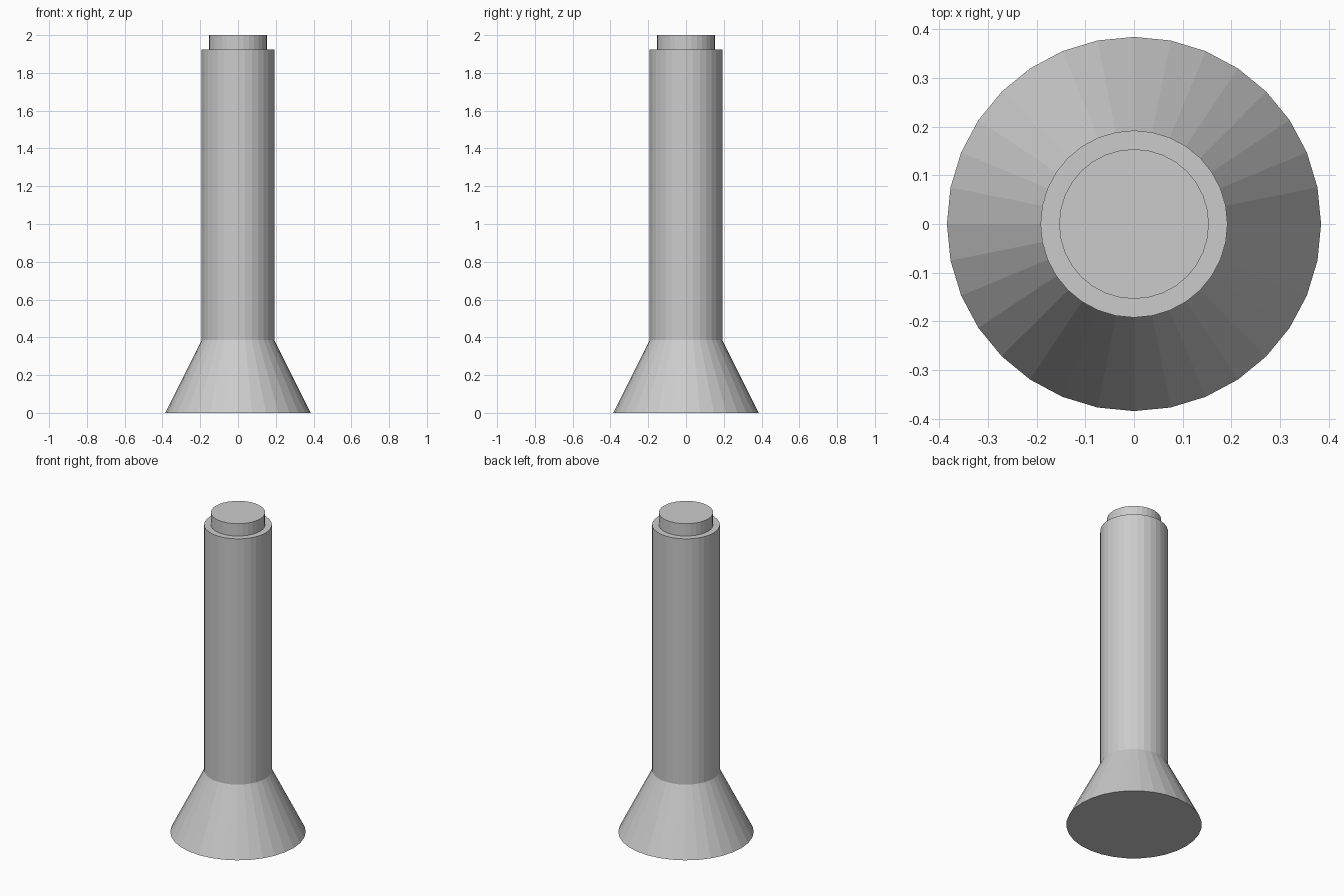
import bpy

if "Cube" in bpy.data.objects:
    bpy.data.objects.remove(bpy.data.objects["Cube"])

U = 2 / 5.2  # model unit: total height of 5.2 units scaled to 2


def tapered(name, r_bottom, r_top, z0, z1):
    """Flat-shaded 32-sided round part between two heights."""
    bpy.ops.mesh.primitive_cone_add(
        vertices=32, radius1=r_bottom * U, radius2=r_top * U,
        depth=(z1 - z0) * U, location=(0, 0, (z0 + z1) / 2 * U))
    bpy.context.object.name = name


# Flared foot, straight shaft and top cap
tapered("flared_base", 1.0, 0.5, 0.0, 1.0)
tapered("shaft", 0.5, 0.5, 1.0, 5.0)
tapered("top_cap", 0.4, 0.4, 5.0, 5.2)
